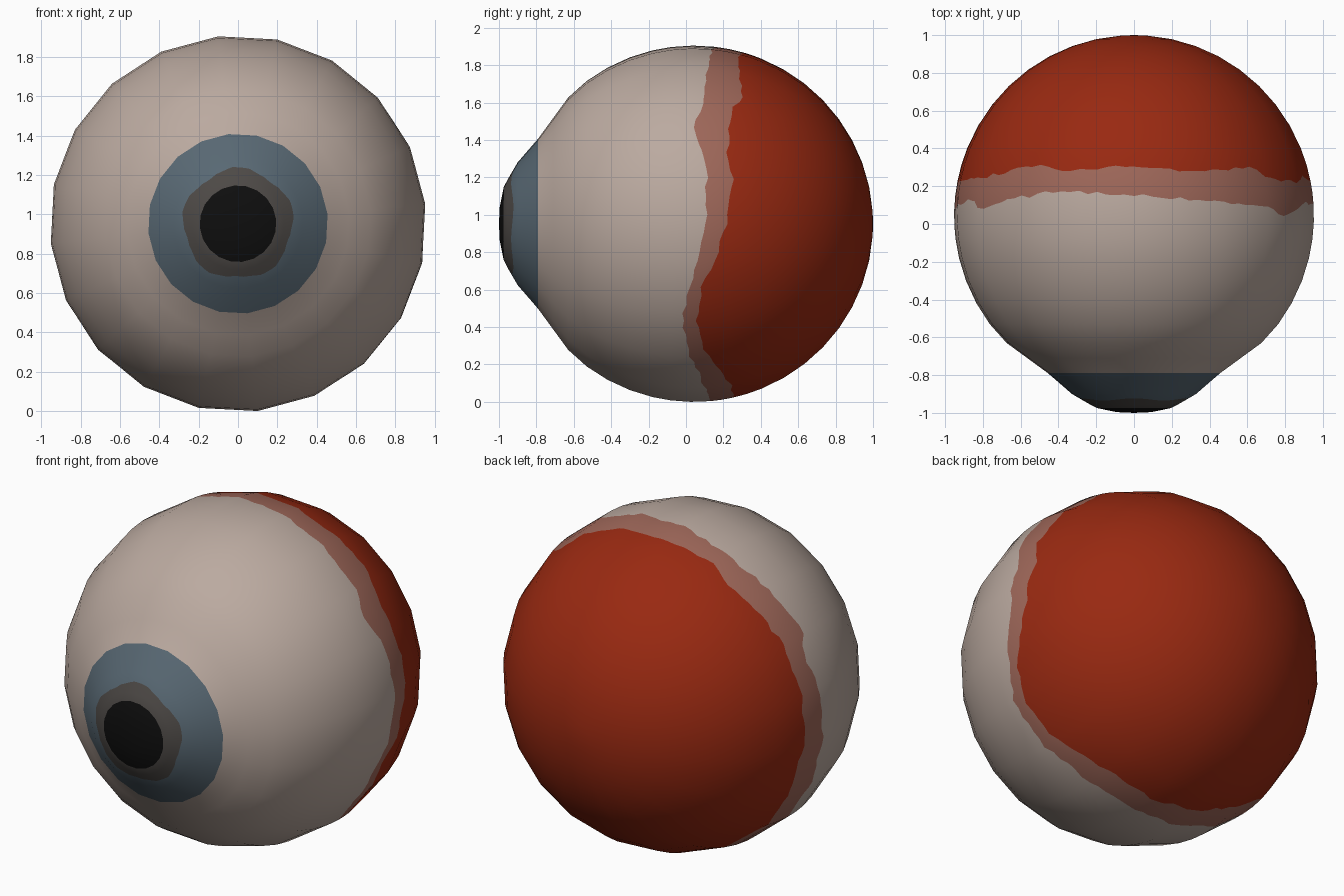
import bpy, bmesh, math, random

if "Cube" in bpy.data.objects:
    bpy.data.objects.remove(bpy.data.objects["Cube"])
random.seed(4)

SIDES, SUB = 20, 6             # twenty flat sides, each split for crisp colour borders
N = SIDES * SUB
R, CY, CZ = 0.9577, 0.0423, 0.9525


def material(name, rgb):
    m = bpy.data.materials.new(name)
    lin = [((c / 255 + 0.055) / 1.055) ** 2.4 if c > 10 else c / 255 / 12.92 for c in rgb]
    m.diffuse_color = (*lin, 1)
    m.use_nodes = True
    m.node_tree.nodes["Principled BSDF"].inputs["Base Color"].default_value = m.diffuse_color
    return m


mats = [material("pupil black", (14, 14, 14)),
        material("inner iris grey", (77, 73, 70)),
        material("iris blue", (88, 104, 115)),
        material("eye white", (187, 170, 160)),
        material("pink border", (158, 103, 89)),
        material("blood red", (153, 41, 17))]

# Wavy border: angle in degrees, start of pink, start of red (along y)
BORDER = [(-90, .13, .26), (-66, .10, .24), (-55, .06, .17), (-45, .01, .10),
          (-33, -.02, .06), (-22, .01, .08), (-9, .08, .17), (3, .11, .23),
          (15, .11, .25), (25, .09, .22), (32, .03, .23), (40, .08, .24),
          (48, .10, .31), (55, .10, .29), (65, .12, .28), (78, .14, .29),
          (90, .15, .31), (100, .16, .30), (115, .18, .28), (125, .15, .31),
          (135, .13, .28), (148, .08, .25), (155, .13, .25), (180, .08, .22),
          (200, .08, .25), (220, .06, .23), (240, .11, .30), (270, .13, .26)]


def border(deg):
    deg = (deg + 90) % 360 - 90
    for a, b in zip(BORDER, BORDER[1:]):
        if a[0] <= deg <= b[0]:
            t = (deg - a[0]) / (b[0] - a[0])
            return [a[k] + t * (b[k] - a[k]) + random.uniform(-.01, .01) for k in (1, 2)]


def ball(y):
    return (y, math.sqrt(max(R * R - (y - CY) ** 2, 0)))


def column(deg):
    """Profile (y, radius) from front to back for one angle."""
    pink, red = border(deg)
    g = .28 + .01 * math.sin(math.radians(5 * deg))
    gy = -.955 + (g - .235) / .095 * .055
    pts = [(-.996, .09), (-.975, .195), (-.955, .235), (gy, g), (-.90, .33),
           (-.79, .458), (-.71, .568), (-.63, .678)]
    pts += [ball(y) for y in (-.53, -.42, -.30, -.18, -.08)]
    pts += [ball(y) for y in ((pink - .08) / 2, pink, (pink + red) / 2, red, (red + .4) / 2)]
    pts += [ball(CY + R * math.sin(math.radians(a))) for a in range(22, 89, 8)]
    return pts


# Material of each band, by row: pupil, grey, iris, white, pink, red
def band(row):
    for limit, index in ((1, 0), (3, 1), (5, 2), (14, 3), (16, 4)):
        if row <= limit:
            return index
    return 5


# Eyeball: built round first, so that its smooth normals can be kept
bm = bmesh.new()
cols = []
for i in range(N):
    deg = 6 + i * 360 / N
    a = math.radians(deg)
    cols.append([bm.verts.new((r * math.cos(a), y, CZ + r * math.sin(a)))
                 for y, r in column(deg)])
front = bm.verts.new((0, -1, CZ))
back = bm.verts.new((0, 1, CZ))
for i in range(N):
    p, q = cols[i], cols[(i + 1) % N]
    bm.faces.new((front, p[0], q[0])).material_index = 0
    for k in range(1, len(p)):
        bm.faces.new((p[k - 1], p[k], q[k], q[k - 1])).material_index = band(k)
    bm.faces.new((p[-1], back, q[-1])).material_index = 5
bmesh.ops.recalc_face_normals(bm, faces=bm.faces)
for f in bm.faces:
    f.smooth = True
me = bpy.data.meshes.new("eyeball")
bm.to_mesh(me)
bm.free()
for m in mats:
    me.materials.append(m)
normals = [v.normal.copy() for v in me.vertices]

# Flatten the round sections to twenty-sided ones, keeping the smooth shading
half = math.pi / SIDES
for v in me.vertices:
    x, z = v.co.x, v.co.z - CZ
    off = (math.atan2(z, x) - math.radians(6)) % (2 * half) - half
    s = math.cos(half) / math.cos(off)
    v.co.x, v.co.z = x * s, CZ + z * s
me.update()
me.normals_split_custom_set_from_vertices(normals)

ob = bpy.data.objects.new("eyeball", me)
bpy.context.collection.objects.link(ob)
